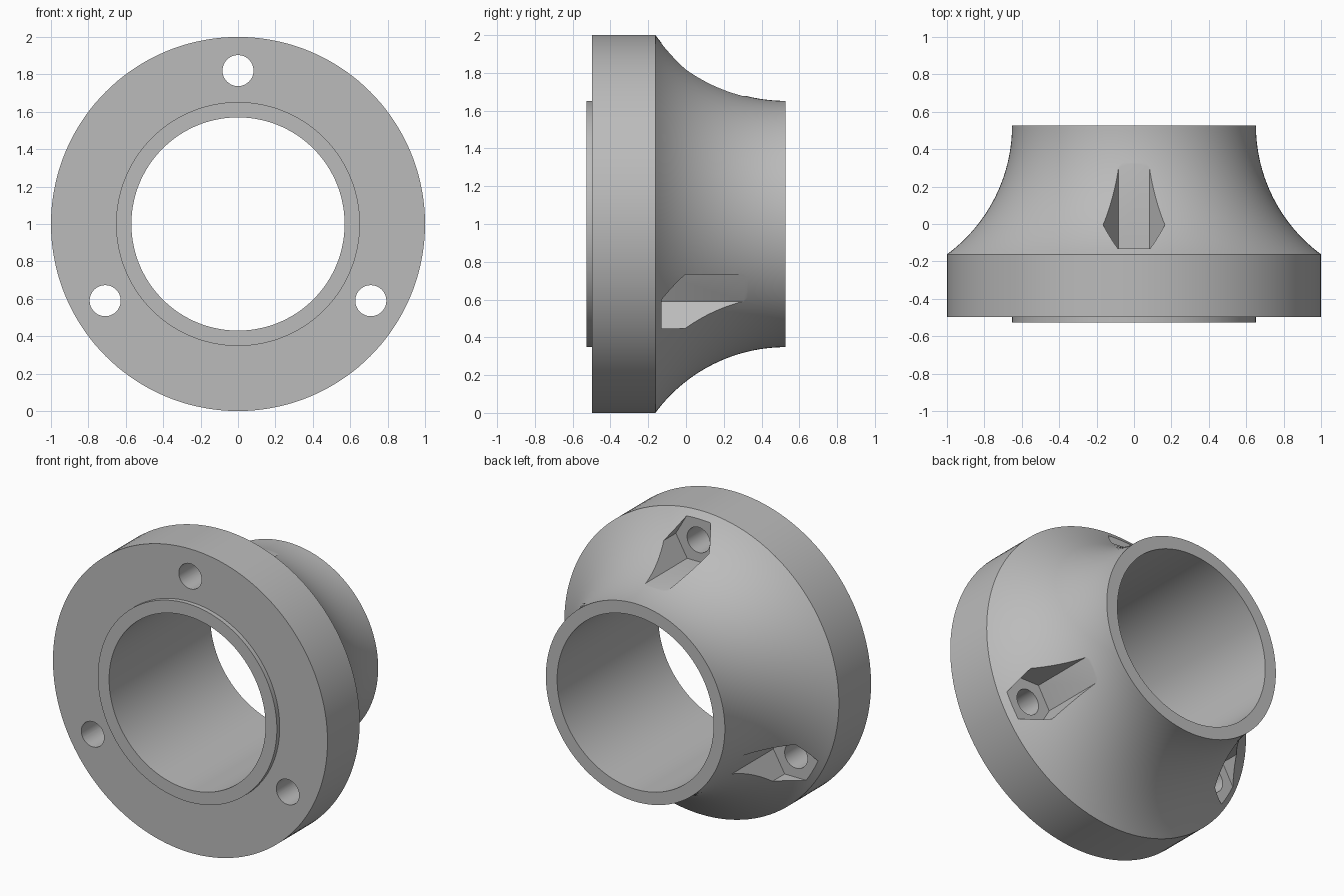
import bpy, bmesh, math
from mathutils import Matrix, Vector

if "Cube" in bpy.data.objects:
    bpy.data.objects.remove(bpy.data.objects["Cube"])

steel = bpy.data.materials.new("grey steel")
steel.use_nodes = True
GREY = (0.5, 0.5, 0.5, 1)
steel.diffuse_color = GREY
steel.node_tree.nodes["Principled BSDF"].inputs["Base Color"].default_value = GREY

# Main dimensions
AXIS_Z = 1.0
BACK, FRONT = 0.527, -0.527
FLANGE_FRONT, FLANGE_BACK = -0.497, -0.162
BORE, NECK, RIM = 0.57, 0.652, 1.0
BOLT_CIRCLE, BOLT_R, NUT_R, NUT_FLOOR = 0.82, 0.083, 0.165, -0.13


def finish(name, bm):
    bmesh.ops.recalc_face_normals(bm, faces=bm.faces[:])
    mesh = bpy.data.meshes.new(name)
    bm.to_mesh(mesh)
    bm.free()
    mesh.materials.append(steel)
    obj = bpy.data.objects.new(name, mesh)
    bpy.context.collection.objects.link(obj)
    return obj


def lathe(name, profile, steps=144):
    """Revolve a closed (radius, y) profile around the flange axis."""
    bm = bmesh.new()
    verts = [bm.verts.new((r, y, AXIS_Z)) for r, y in profile]
    edges = [bm.edges.new((a, b)) for a, b in zip(verts, verts[1:] + verts[:1])]
    bmesh.ops.spin(bm, geom=verts + edges, cent=(0, 0, AXIS_Z), axis=(0, 1, 0),
                   angle=math.tau, steps=steps, use_merge=False)
    bmesh.ops.remove_doubles(bm, verts=bm.verts[:], dist=1e-4)
    return finish(name, bm)


def cutters(name, radius, sides, y0, y1):
    """Three prisms along y, spaced evenly on the bolt circle."""
    bm = bmesh.new()
    for k in range(3):
        turn = Matrix.Rotation(k * math.tau / 3, 4, 'Y')
        place = (Matrix.Translation((0, 0, AXIS_Z)) @ turn
                 @ Matrix.Translation((0, 0, BOLT_CIRCLE)))
        rings = []
        for y in (y0, y1):
            angles = [math.tau * i / sides for i in range(sides)]
            rings.append([bm.verts.new(place @ Vector(
                (radius * math.cos(a), y, radius * math.sin(a)))) for a in angles])
        low, high = rings
        bm.faces.new(low)
        bm.faces.new(high)
        for i in range(sides):
            j = (i + 1) % sides
            bm.faces.new((low[i], low[j], high[j], high[i]))
    obj = finish(name, bm)
    obj.hide_render = True
    return obj


# Concave neck: an arc that ends parallel to the axis at the back
length, drop = BACK - FLANGE_BACK, RIM - NECK
arc_r = (length ** 2 + drop ** 2) / (2 * drop)
sweep = math.asin(length / arc_r)
STEPS = 28
neck = []
for i in range(STEPS + 1):
    a = sweep * (1 - i / STEPS)
    neck.append((NECK + arc_r * (1 - math.cos(a)), BACK - arc_r * math.sin(a)))

flange = lathe("weld_neck_flange", [
    (BORE, FRONT), (NECK, FRONT), (NECK, FLANGE_FRONT), (RIM, FLANGE_FRONT),
    *neck, (BORE, BACK)])

# Bolt holes and the hexagonal nut pockets behind them
for cutter in (cutters("nut_pocket_cutter", NUT_R, 6, NUT_FLOOR, 0.8),
               cutters("bolt_hole_cutter", BOLT_R, 48, -0.8, 0.1)):
    mod = flange.modifiers.new(cutter.name, 'BOOLEAN')
    mod.operation, mod.solver, mod.object = 'DIFFERENCE', 'EXACT', cutter
    bpy.context.view_layer.objects.active = flange
    bpy.ops.object.modifier_apply(modifier=mod.name)
    bpy.data.objects.remove(cutter)

bpy.ops.object.select_all(action='DESELECT')
flange.select_set(True)
bpy.context.view_layer.objects.active = flange
bpy.ops.object.shade_smooth_by_angle(angle=math.radians(25))
